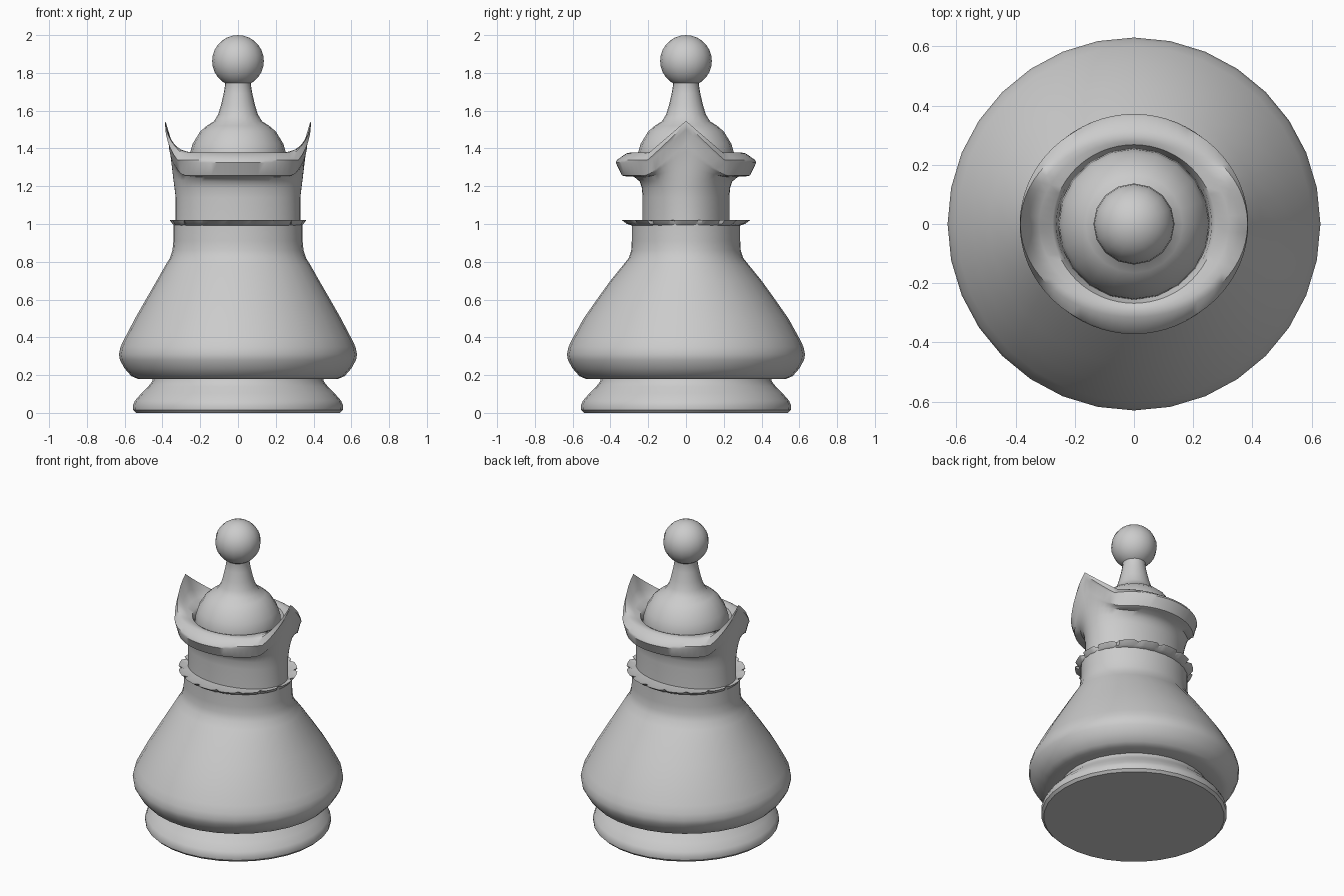
import bpy, math

if "Cube" in bpy.data.objects:
    bpy.data.objects.remove(bpy.data.objects["Cube"])


def loft(name, rings, n, warp=None, cap_bottom=True, cap_top=True, sharp=40):
    """Stack of elliptical rings (rx, ry, z, extra); warp can move each point."""
    verts, faces = [], []
    for ring in rings:
        rx, ry, z = ring[:3]
        for i in range(n):
            a = 2 * math.pi * i / n
            p = (rx * math.cos(a), ry * math.sin(a), z)
            if warp:
                p = warp(p, ring[3], i)
            verts.append(p)
    for r in range(len(rings) - 1):
        for i in range(n):
            j = (i + 1) % n
            faces.append((r * n + i, r * n + j, (r + 1) * n + j, (r + 1) * n + i))
    if cap_bottom:
        faces.append(tuple(reversed(range(n))))
    if cap_top:
        k = (len(rings) - 1) * n
        faces.append(tuple(range(k, k + n)))
    mesh = bpy.data.meshes.new(name)
    mesh.from_pydata(verts, [], faces)
    ob = bpy.data.objects.new(name, mesh)
    bpy.context.collection.objects.link(ob)
    smooth(ob, sharp)
    return ob


def smooth(ob, angle):
    bpy.ops.object.select_all(action='DESELECT')
    ob.select_set(True)
    bpy.context.view_layer.objects.active = ob
    bpy.ops.object.shade_smooth_by_angle(angle=math.radians(angle))


def lathe(name, profile, n):
    return loft(name, [(r, r, z) for r, z in profile], n)


# round foot
lathe("foot", [(.54, 0), (.555, .015), (.557, .04), (.545, .065), (.51, .105),
               (.475, .14), (.455, .165), (.45, .185)], 32)

# flared body, round below and elliptical above
loft("body", [(.44, .44, .18), (.53, .53, .18), (.565, .565, .195), (.6, .6, .235),
              (.625, .625, .28), (.63, .63, .31), (.622, .622, .35), (.6, .6, .395),
              (.545, .542, .5), (.488, .472, .6), (.43, .4, .7), (.385, .335, .78),
              (.36, .303, .82), (.347, .29, .86), (.342, .287, .91),
              (.342, .287, 1.0)], 32)


# thin collar with small slits around its edge
def slits(p, depth, i):
    s = 1 - depth if i % 6 == 3 else 1
    return (p[0] * s, p[1] * s, p[2])


loft("collar", [(.335, .28, .99, 0), (.347, .312, 1.0, .02), (.362, .342, 1.022, .06),
                (.34, .3, 1.012, .02), (.31, .21, 1.012, 0)], 96, slits)


# neck and crown: the rim rises to a peak on each side
def peak(p, lift, i):
    y = abs(p[1])
    t = max(0, 1 - y / .2)
    return (p[0], p[1], p[2] + .175 * lift * t)


loft("crown", [(.33, .23, 1.0, 0), (.33, .23, 1.14, 0), (.336, .233, 1.19, 0),
               (.343, .245, 1.225, .1), (.35, .275, 1.25, .3), (.359, .325, 1.253, .75),
               (.366, .34, 1.258, .95), (.374, .372, 1.325, 1), (.386, .365, 1.34, 1.08),
               (.384, .315, 1.374, .98), (.355, .295, 1.378, .4), (.32, .28, 1.376, .1),
               (.275, .268, 1.37, 0), (.262, .262, 1.35, 0), (.25, .22, 1.25, 0)],
     64, peak)

# dome with tapered stem
lathe("dome", [(.23, 1.24), (.258, 1.32), (.253, 1.38), (.24, 1.425), (.2, 1.49),
               (.165, 1.52), (.128, 1.543), (.105, 1.58), (.09, 1.63), (.076, 1.69),
               (.068, 1.74), (.072, 1.76)], 20)

# ball on top
bpy.ops.mesh.primitive_uv_sphere_add(segments=16, ring_count=14, radius=.137,
                                     location=(0, 0, 1.863))
ball = bpy.context.object
ball.name = "top_ball"
smooth(ball, 60)
